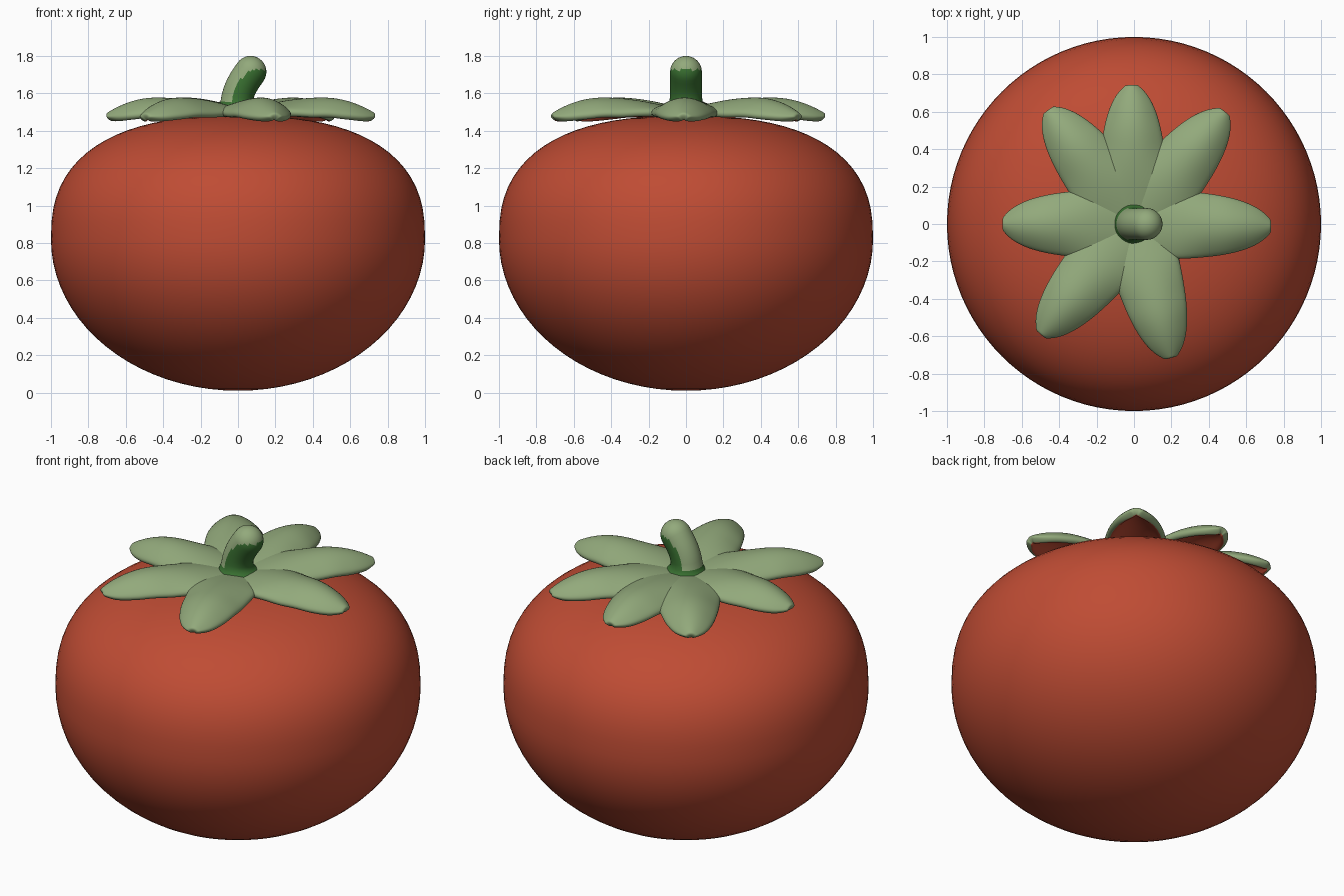
import bpy, bmesh, math
from mathutils import Vector

if "Cube" in bpy.data.objects:
    bpy.data.objects.remove(bpy.data.objects["Cube"])


def material(name, rgb):
    m = bpy.data.materials.new(name)
    m.diffuse_color = (*rgb, 1)
    m.use_nodes = True
    m.node_tree.nodes["Principled BSDF"].inputs["Base Color"].default_value = m.diffuse_color
    return m


RED = material("tomato red", (0.52, 0.072, 0.034))
LIGHT = material("light green", (0.29, 0.40, 0.20))
DARK = material("dark green", (0.04, 0.16, 0.03))


def finish(bm, name, mats):
    mesh = bpy.data.meshes.new(name)
    bm.normal_update()
    for f in bm.faces:
        f.smooth = True
    bm.to_mesh(mesh)
    bm.free()
    for m in mats:
        mesh.materials.append(m)
    ob = bpy.data.objects.new(name, mesh)
    bpy.context.collection.objects.link(ob)
    return ob


def tube(bm, rings, sides):
    """Skin rings of (x, z, radius, tilt); the first and last ring close to a pole."""
    loops = []
    for x, z, r, tilt in rings:
        c, s = math.cos(tilt), math.sin(tilt)
        if r < 1e-5:
            loops.append([bm.verts.new((x, 0, z))] * sides)
            continue
        loop = []
        for k in range(sides):
            a = math.tau * k / sides
            u = r * math.cos(a)
            loop.append(bm.verts.new((x + u * c, r * math.sin(a), z - u * s)))
        loops.append(loop)
    for lo, hi in zip(loops, loops[1:]):
        for k in range(sides):
            n = (k + 1) % sides
            quad = list(dict.fromkeys((lo[k], lo[n], hi[n], hi[k])))
            bm.faces.new(quad)


# Fruit: squat rounded body, boxier above the equator, shallow dimple on top
rings = []
STEPS = 40
for i in range(STEPS + 1):
    a = -math.pi / 2 + math.pi * i / STEPS
    r = abs(math.cos(a)) if 0 < i < STEPS else 0
    if a < 0:
        z = 0.82 + 0.81 * math.sin(a)
    else:
        z = 0.82 + 0.66 * (1 - r ** 2.5) ** 0.4 - 0.03 * math.exp(-(r / 0.12) ** 2)
    rings.append((0, z, r, 0))
bm = bmesh.new()
tube(bm, rings, 96)
finish(bm, "tomato_body", [RED])

# Sepals: arched leaves drooping at the sides and tip, red underneath
ROWS, COLS = 14, 8


def sepal(index, angle, length):
    d = Vector((math.cos(angle), math.sin(angle), 0))
    p = Vector((-d.y, d.x, 0))
    bm = bmesh.new()
    grid = []
    for i in range(ROWS + 1):
        t = 1 - (1 - i / ROWS) ** 1.4
        r = t * length
        w = max(0.03, 0.195 * math.sqrt(max(0, 1 - t ** 3.2)))
        w *= min(1, 0.45 + t * 2)
        if t < 0.62:
            z = 1.505 + 0.075 * math.sin(math.pi / 2 * t / 0.62)
        else:
            z = 1.58 - 0.09 * ((t - 0.62) / 0.38) ** 2
        row = []
        for j in range(COLS + 1):
            v = 2 * j / COLS - 1
            droop = 0.085 * v * v * min(1, r / 0.4) * min(1, w / 0.15)
            row.append(bm.verts.new(d * r + p * (w * v) + Vector((0, 0, z - droop))))
        grid.append(row)
    for i in range(ROWS):
        for j in range(COLS):
            bm.faces.new((grid[i][j], grid[i + 1][j], grid[i + 1][j + 1], grid[i][j + 1]))
    ob = finish(bm, f"sepal_{index}", [LIGHT, RED])
    solid = ob.modifiers.new("thickness", 'SOLIDIFY')
    solid.thickness = 0.045
    solid.offset = -1
    solid.material_offset = 1
    solid.material_offset_rim = 0
    sub = ob.modifiers.new("rounding", 'SUBSURF')
    sub.levels = sub.render_levels = 2


SEPALS = [(91, 0.75), (51, 0.78), (-1, 0.74), (-74.5, 0.75),
          (-130, 0.78), (180, 0.71), (127, 0.77)]
for n, (deg, length) in enumerate(SEPALS, 1):
    sepal(n, math.radians(deg), length)

# Stem: flared foot, bent to the right, rounded tip
rings = [(0, 1.44, 0, 0), (0, 1.44, 0.13, 0), (0, 1.512, 0.14, 0), (0, 1.525, 0.105, 0),
         (-0.005, 1.55, 0.089, 0.08), (-0.002, 1.58, 0.086, 0.17), (0.006, 1.61, 0.085, 0.27),
         (0.019, 1.64, 0.085, 0.4), (0.036, 1.67, 0.085, 0.52), (0.053, 1.695, 0.085, 0.6)]
TILT = 0.62
for i in range(9):
    a = math.pi / 2 * i / 8
    h = 0.085 * math.sin(a)
    r = 0.085 * math.cos(a) if i < 8 else 0
    rings.append((0.067 + h * math.sin(TILT), 1.715 + h * math.cos(TILT), r, TILT))
bm = bmesh.new()
tube(bm, rings, 40)
bm.normal_update()
for f in bm.faces:
    # Upward-facing side and tip are pale, the rest dark
    pale = f.normal.z > 0.12 and f.calc_center_median().z > 1.56
    f.material_index = 1 if pale else 0
finish(bm, "stem", [DARK, LIGHT])
